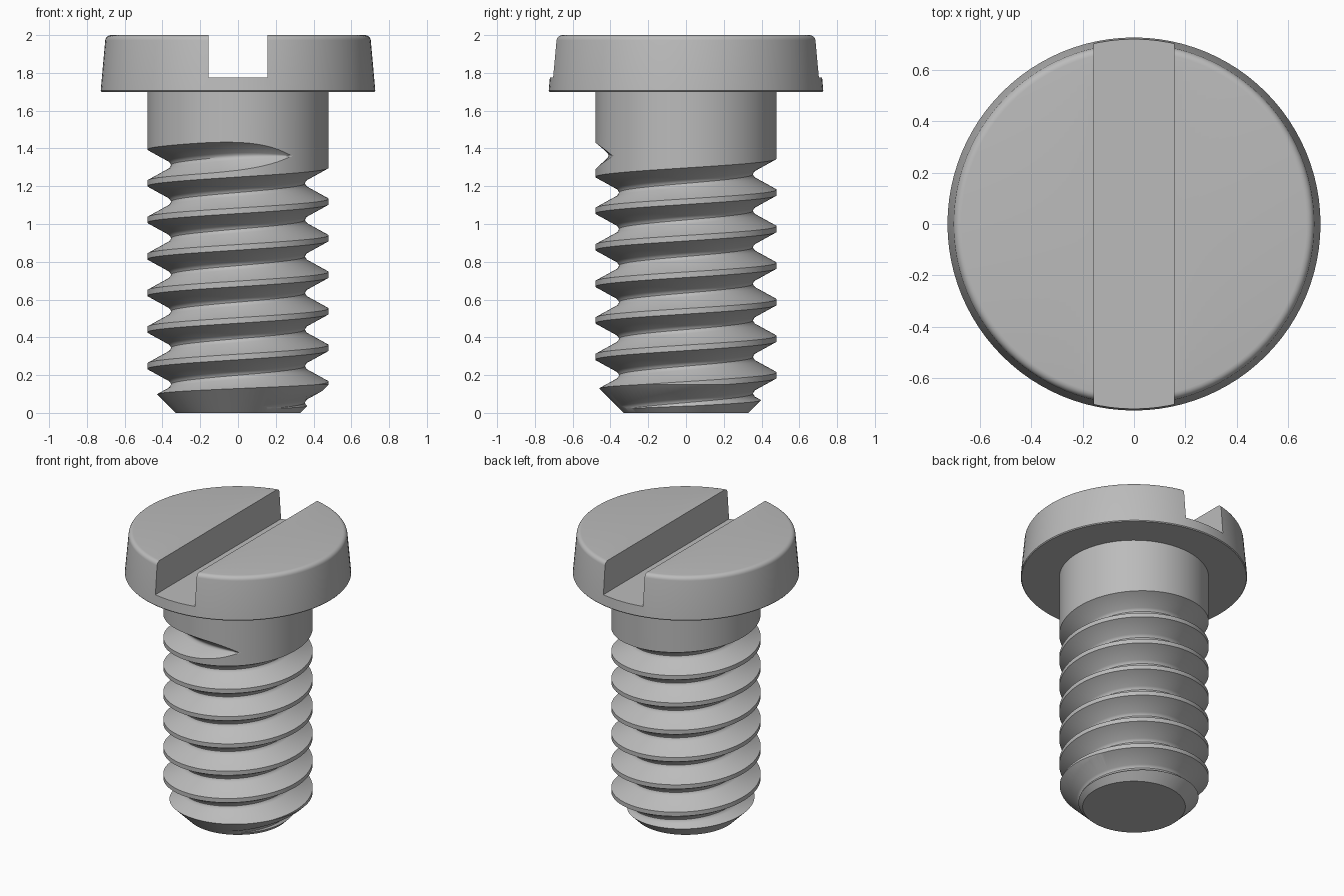
import bpy, bmesh, math

cube = bpy.data.objects.get("Cube")
if cube:
    bpy.data.objects.remove(cube)

steel = bpy.data.materials.new("grey_steel")
steel.use_nodes = True
steel.diffuse_color = (0.5, 0.5, 0.5, 1)
steel.node_tree.nodes["Principled BSDF"].inputs["Base Color"].default_value = (0.5, 0.5, 0.5, 1)


def make_object(name, bm):
    bmesh.ops.recalc_face_normals(bm, faces=bm.faces)
    mesh = bpy.data.meshes.new(name)
    bm.to_mesh(mesh)
    bm.free()
    mesh.materials.append(steel)
    obj = bpy.data.objects.new(name, mesh)
    bpy.context.collection.objects.link(obj)
    return obj


def lathe(name, profile, segments=96):
    """Revolve a closed (radius, height) profile around z."""
    bm = bmesh.new()
    verts = [bm.verts.new((r, 0, z)) for r, z in profile]
    edges = [bm.edges.new(pair) for pair in zip(verts, verts[1:])]
    bmesh.ops.spin(bm, geom=verts + edges, axis=(0, 0, 1), cent=(0, 0, 0),
                   angle=math.tau, steps=segments, use_duplicate=False)
    bmesh.ops.remove_doubles(bm, verts=bm.verts, dist=1e-4)
    return make_object(name, bm)


def combine(obj, cutter, operation):
    cutter.hide_render = True
    mod = obj.modifiers.new("cut", 'BOOLEAN')
    mod.operation = operation
    mod.solver = 'EXACT'
    mod.object = cutter
    bpy.context.view_layer.objects.active = obj
    bpy.ops.object.modifier_apply(modifier=mod.name)
    bpy.data.objects.remove(cutter)


def smooth(obj):
    bpy.ops.object.select_all(action='DESELECT')
    obj.select_set(True)
    bpy.context.view_layer.objects.active = obj
    bpy.ops.object.shade_smooth_by_angle(angle=math.radians(30))


# Head: tapered disc with a rounded top rim and a straight slot
HEAD_TOP, RIM = 2.0, 0.03
rim = [(0.673 + RIM * math.cos(a), HEAD_TOP - RIM + RIM * math.sin(a))
       for a in (math.radians(5 + 17 * i) for i in range(6))]
head = lathe("slotted_head", [(0, 1.7), (0.722, 1.7), (0.727, 1.706)] + rim + [(0, HEAD_TOP)])
bm = bmesh.new()
bmesh.ops.create_cube(bm, size=1)
bmesh.ops.scale(bm, vec=(0.31, 2, 0.45), verts=bm.verts)
bmesh.ops.translate(bm, vec=(0, 0, 2.0), verts=bm.verts)
combine(head, make_object("slot_cutter", bm), 'DIFFERENCE')

# Shank: a groove winding up a cylinder, fading out below the plain neck
SEGMENTS, PITCH = 96, 0.1935
CREST, DEPTH, HALF_WIDTH = 0.48, 0.125, 0.082
BOTTOM, TOP = -0.3, 1.72
FIRST_TURN, LAST_TURN = -9, 4
FADE_START, FADE_END = 0.62, 0.85
# groove section: position across the width, height above the root
section = [(-1, 1), (-0.25, 0.1), (-0.1, 0.02), (0, 0), (0.1, 0.02), (0.25, 0.1), (1, 1)]

bm = bmesh.new()
columns = []
for i in range((LAST_TURN - FIRST_TURN) * SEGMENTS + 1):
    turn = FIRST_TURN + i / SEGMENTS
    angle = math.tau * (i % SEGMENTS) / SEGMENTS
    fade = min(1, max(0, (turn - FADE_START) / (FADE_END - FADE_START))) ** 2
    centre = 1.312 + PITCH * (turn - 0.5) - 0.02 * fade ** 2
    width = HALF_WIDTH * (1 - fade ** 2)
    column = []
    for across, rise in section:
        z = min(TOP, max(BOTTOM, centre + width * across))
        r = CREST - DEPTH * (1 - fade) * (1 - rise)
        if z <= BOTTOM:
            r = 0.3
        column.append(bm.verts.new((r * math.cos(angle), r * math.sin(angle), z)))
    columns.append(column)
for i in range(len(columns) - 1):
    a, b = columns[i], columns[i + 1]
    for k in range(len(section) - 1):
        bm.faces.new((a[k], b[k], b[k + 1], a[k + 1]))
    if i + 1 + SEGMENTS < len(columns):
        bm.faces.new((a[-1], b[-1], columns[i + 1 + SEGMENTS][0], columns[i + SEGMENTS][0]))
bmesh.ops.remove_doubles(bm, verts=bm.verts, dist=1e-4)
bmesh.ops.delete(bm, geom=[e for e in bm.edges if not e.link_faces], context='EDGES')
bmesh.ops.holes_fill(bm, edges=[e for e in bm.edges if e.is_boundary], sides=0)
shank = make_object("threaded_shank", bm)

# Chamfered tip: keep only what lies inside a flaring envelope
envelope = lathe("tip_envelope", [(0, 0), (0.33, 0), (0.6, 0.27), (0.6, 2.2), (0, 2.2)])
combine(shank, envelope, 'INTERSECT')

for part in (head, shank):
    smooth(part)
